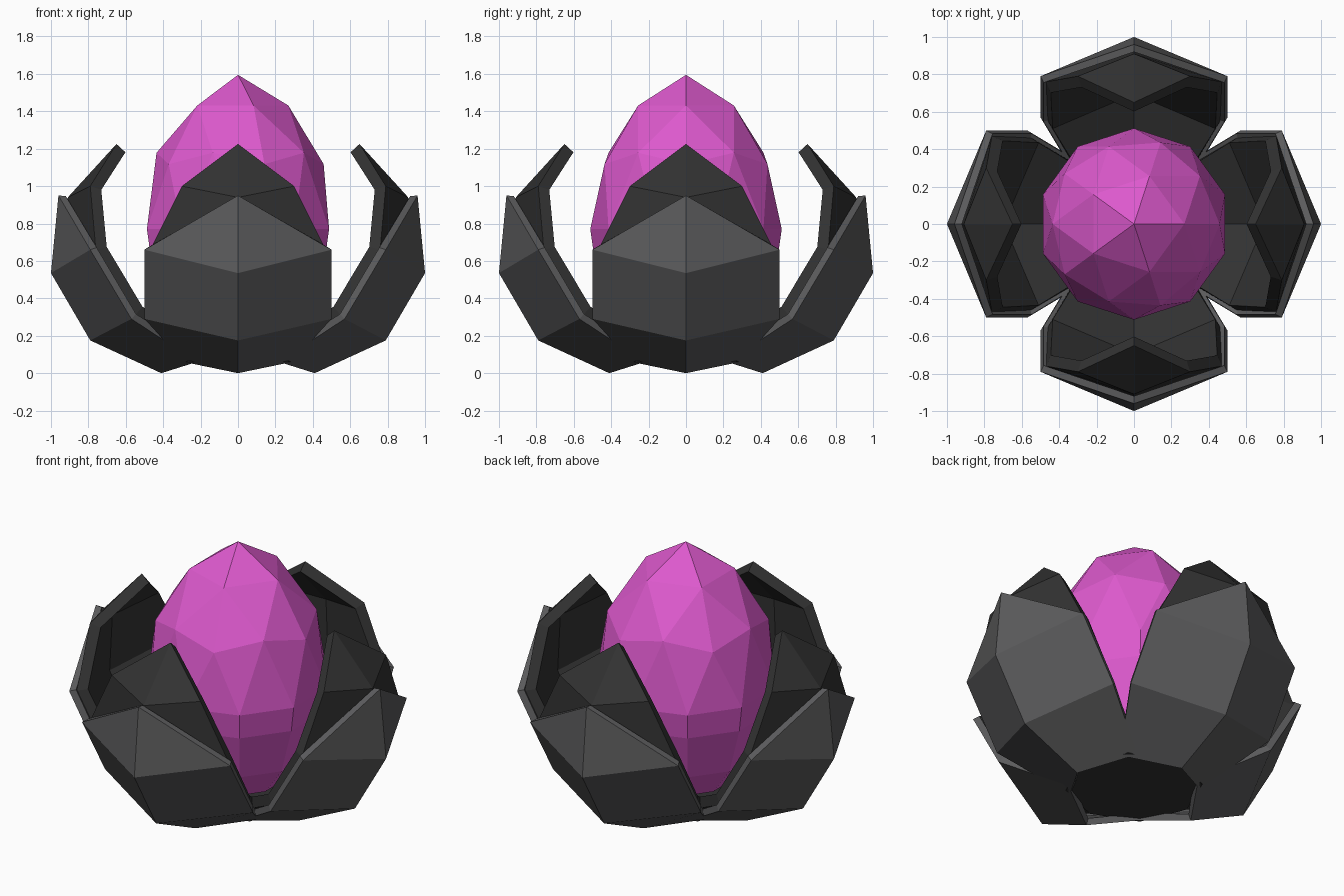
import bpy, bmesh, math
from mathutils import Matrix

if "Cube" in bpy.data.objects:
    bpy.data.objects.remove(bpy.data.objects["Cube"])


def material(name, rgb):
    m = bpy.data.materials.new(name)
    m.diffuse_color = (*rgb, 1)
    m.use_nodes = True
    m.node_tree.nodes["Principled BSDF"].inputs["Base Color"].default_value = m.diffuse_color
    return m


GREY = material("charcoal_grey", (0.105, 0.105, 0.108))
DARK = material("near_black", (0.032, 0.032, 0.032))
PINK = material("orchid_pink", (0.72, 0.10, 0.61))


def add_object(name, bm, mat):
    me = bpy.data.meshes.new(name)
    bm.to_mesh(me)
    bm.free()
    me.materials.append(mat)
    ob = bpy.data.objects.new(name, me)
    bpy.context.collection.objects.link(ob)
    return ob


def petal(name, tip, rows, thickness, mat, turn):
    """Keeled petal facing +x; rows run downwards: keel (r, z), edge (r, half width, z)."""
    bm = bmesh.new()
    top = bm.verts.new((tip[0], 0, tip[1]))
    prev = None
    for (kr, kz), (er, w, ez) in rows:
        left = bm.verts.new((er, -w, ez))
        keel = bm.verts.new((kr, 0, kz))
        right = bm.verts.new((er, w, ez))
        if prev is None:
            bm.faces.new((keel, right, top))
            bm.faces.new((left, keel, top))
        else:
            pl, pk, pr = prev
            bm.faces.new((keel, right, pr, pk))
            bm.faces.new((left, keel, pk, pl))
        prev = (left, keel, right)
    bmesh.ops.rotate(bm, verts=bm.verts, cent=(0, 0, 0),
                     matrix=Matrix.Rotation(turn, 3, 'Z'))
    ob = add_object(name, bm, mat)
    mod = ob.modifiers.new("thickness", 'SOLIDIFY')
    mod.thickness = thickness
    mod.offset = -1


outer_rows = [((1.0, 0.535), (0.79, 0.5, 0.66)),
              ((0.79, 0.175), (0.57, 0.5, 0.29)),
              ((0.41, 0.0), (0.22, 0.29, 0.06))]
inner_rows = [((0.91, 0.94), (0.79, 0.30, 1.0)),
              ((0.93, 0.56), (0.76, 0.47, 0.66)),
              ((0.74, 0.22), (0.55, 0.46, 0.31)),
              ((0.38, 0.06), (0.21, 0.26, 0.11))]

# Two layers of four petals
for i in range(4):
    a = i * math.pi / 2
    petal(f"outer_petal_{i + 1}", (0.96, 0.95), outer_rows, 0.04, GREY, a)
    petal(f"inner_petal_{i + 1}", (0.65, 1.225), inner_rows, 0.065, DARK, a)

# Recessed floor under the bud
bm = bmesh.new()
bmesh.ops.create_cone(bm, cap_ends=True, cap_tris=True, segments=8,
                      radius1=0.38, radius2=0.36, depth=0.05,
                      matrix=Matrix.Translation((0, 0, 0.085)))
add_object("base_floor", bm, DARK)

# Faceted bud: upper half of an icosphere drawn to a point, lower half lofted
bm = bmesh.new()
bmesh.ops.create_icosphere(bm, subdivisions=2, radius=1)
bmesh.ops.delete(bm, geom=[v for v in bm.verts if v.co.z < -0.05], context='VERTS')
for v in bm.verts:
    z = 1.595 if v.co.z > 0.95 else 0.77 + 0.777 * v.co.z
    v.co = (v.co.x * 0.512, v.co.y * 0.512, z)
rim = [e for e in bm.edges if e.is_boundary]
r0 = 0.512
for r, z in [(0.49, 0.62), (0.40, 0.34), (0.25, 0.16)]:
    ext = bmesh.ops.extrude_edge_only(bm, edges=rim)["geom"]
    for v in ext:
        if isinstance(v, bmesh.types.BMVert):
            v.co = (v.co.x * r / r0, v.co.y * r / r0, z)
    rim = [e for e in ext if isinstance(e, bmesh.types.BMEdge)]
    r0 = r
bmesh.ops.holes_fill(bm, edges=rim, sides=0)
bmesh.ops.recalc_face_normals(bm, faces=bm.faces)
add_object("bud", bm, PINK)
